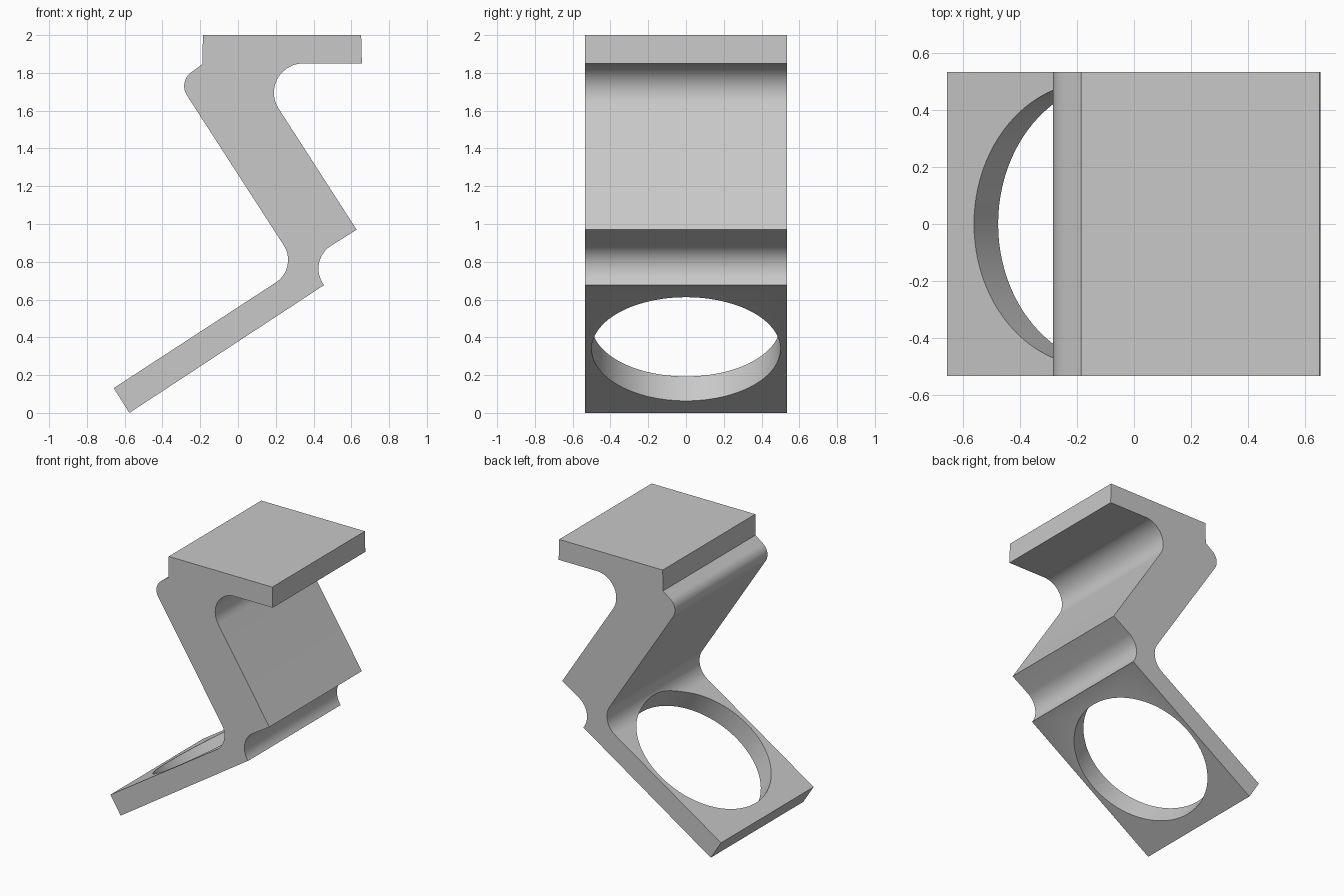
import bpy
import bmesh
from math import radians, cos, sin, atan2
from mathutils import Vector

cube = bpy.data.objects.get("Cube")
if cube:
    bpy.data.objects.remove(cube, do_unlink=True)

HALF_WIDTH = 0.535
TILT = atan2(0.675, 1.027)      # slope of the lower plate
tilt_deg = TILT * 57.29578


def arc(cx, cz, r, start, end, steps=16):
    """Points on an arc in the x-z plane, angles in degrees."""
    angles = [radians(start + (end - start) * i / steps) for i in range(steps + 1)]
    return [(cx + r * cos(a), cz + r * sin(a)) for a in angles]


# Side profile of the bracket, clockwise from the top left corner
profile = [(-0.186, 2.0), (0.652, 2.0), (0.656, 1.85)]
profile += arc(0.345, 1.695, 0.155, 90, 180 + tilt_deg)          # fillet under the top plate
profile += [(0.628, 0.97)]
profile += arc(0.569, 0.764, 0.143, 90 + tilt_deg, 218)          # groove at the back of the knee
profile += [(0.453, 0.675), (-0.575, 0.0), (-0.658, 0.131)]
profile += arc(0.122, 0.81, 0.143, tilt_deg - 90, tilt_deg)      # fillet above the lower plate
profile += arc(-0.195, 1.73, 0.09, 180 + tilt_deg, 90 + tilt_deg)  # rounded shoulder
profile += [(-0.188, 1.847)]

# Extrude the profile across the width
bm = bmesh.new()
face = bm.faces.new([bm.verts.new((x, -HALF_WIDTH, z)) for x, z in profile])
result = bmesh.ops.extrude_face_region(bm, geom=[face])
moved = [v for v in result["geom"] if isinstance(v, bmesh.types.BMVert)]
bmesh.ops.translate(bm, verts=moved, vec=(0, 2 * HALF_WIDTH, 0))
bmesh.ops.recalc_face_normals(bm, faces=bm.faces)
mesh = bpy.data.meshes.new("bracket")
bm.to_mesh(mesh)
bm.free()
bracket = bpy.data.objects.new("bracket", mesh)
bpy.context.collection.objects.link(bracket)

# Plain grey material
grey = bpy.data.materials.new("plain grey")
grey.use_nodes = True
grey.diffuse_color = (0.58, 0.58, 0.58, 1)
grey.node_tree.nodes["Principled BSDF"].inputs["Base Color"].default_value = grey.diffuse_color
mesh.materials.append(grey)

# Round hole straight through the lower plate
centre = Vector((-0.06, 0, 0.338))
bpy.ops.mesh.primitive_cylinder_add(vertices=96, radius=0.5, depth=0.7,
                                    location=centre, rotation=(0, -TILT, 0))
cutter = bpy.context.object
cutter.name = "hole_cutter"
cutter.hide_render = True
cutter.data.materials.append(grey)

bpy.ops.object.select_all(action="DESELECT")
bracket.select_set(True)
bpy.context.view_layer.objects.active = bracket
hole = bracket.modifiers.new("hole", "BOOLEAN")
hole.operation = "DIFFERENCE"
hole.solver = "EXACT"
hole.object = cutter
bpy.ops.object.modifier_apply(modifier=hole.name)
bpy.data.objects.remove(cutter, do_unlink=True)

bpy.ops.object.shade_smooth_by_angle(angle=radians(25))
